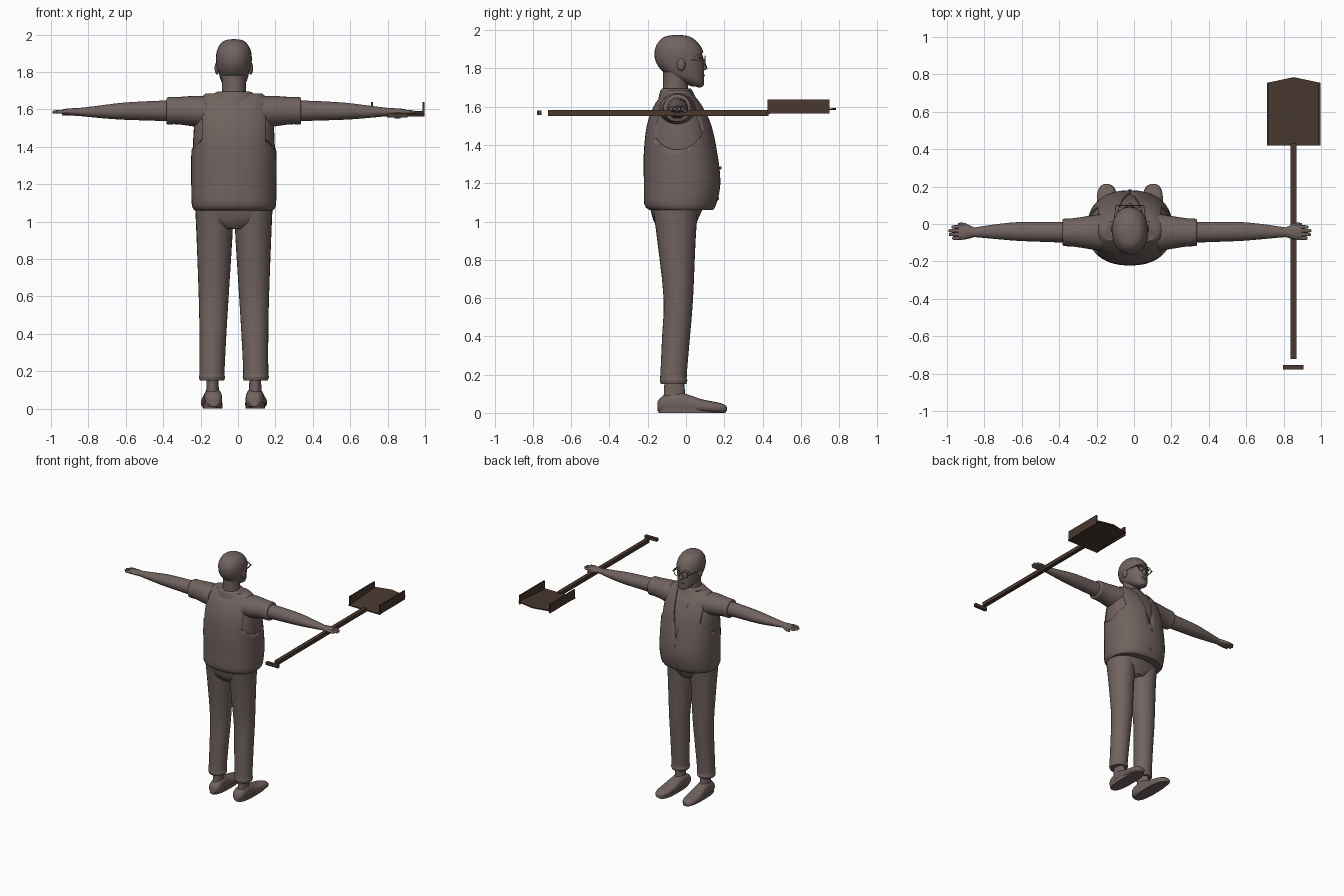
import bpy, bmesh
from math import cos, sin, pi, copysign, radians
from mathutils import Vector, Matrix

if "Cube" in bpy.data.objects:
    bpy.data.objects.remove(bpy.data.objects["Cube"], do_unlink=True)

MID = -0.022   # centre line of the figure
SIDES = (("left", 1), ("right", -1))


def material(name, rgb):
    mat = bpy.data.materials.new(name)
    mat.use_nodes = True
    colour = (*rgb, 1)
    mat.diffuse_color = colour
    mat.node_tree.nodes["Principled BSDF"].inputs["Base Color"].default_value = colour
    return mat


clay = material("warm_grey_clay", (.165, .125, .115))
wood = material("dark_brown", (.068, .04, .028))


def finish(bm, name, mat, angle=45):
    bmesh.ops.recalc_face_normals(bm, faces=bm.faces)
    mesh = bpy.data.meshes.new(name)
    bm.to_mesh(mesh)
    bm.free()
    mesh.materials.append(mat)
    obj = bpy.data.objects.new(name, mesh)
    bpy.context.collection.objects.link(obj)
    bpy.ops.object.select_all(action="DESELECT")
    obj.select_set(True)
    bpy.context.view_layer.objects.active = obj
    bpy.ops.object.shade_smooth_by_angle(angle=radians(angle))
    return obj


def smooth_rings(rings, steps):
    """Catmull-Rom interpolation between cross-sections."""
    rings = [Vector(r) for r in rings]
    out = []
    for i in range(len(rings) - 1):
        a, b, c = rings[max(i - 1, 0)], rings[i], rings[i + 1]
        d = rings[min(i + 2, len(rings) - 1)]
        for k in range(steps):
            t = k / steps
            out.append(b + (c - a) * t / 2 + (a * 2 - b * 5 + c * 4 - d) * t * t / 2
                       + (b * 3 - a - c * 3 + d) * t ** 3 / 2)
    return out + [rings[-1]]


def loft(name, axis, rings, side=1, power=2, segs=28, steps=3, grow=0, mat=clay, cut=None):
    """Skin rings (position, centre u, centre v, radius u, radius v) along an axis."""
    bm = bmesh.new()
    loops = []
    for t, cu, cv, ru, rv in smooth_rings(rings, steps):
        loop = []
        for k in range(segs):
            c, s = cos(2 * pi * k / segs), sin(2 * pi * k / segs)
            u = cu + (max(ru, .002) + grow) * copysign(abs(c) ** (2 / power), c)
            v = cv + (max(rv, .002) + grow) * copysign(abs(s) ** (2 / power), s)
            x, y, z = {"z": (u, v, t), "x": (t, u, v), "y": (u, t, v)}[axis]
            loop.append(bm.verts.new((MID + side * x, y, z)))
        loops.append(loop)
    for a, b in zip(loops, loops[1:]):
        for k in range(segs):
            j = (k + 1) % segs
            bm.faces.new((a[k], a[j], b[j], b[k]))
    bm.faces.new(loops[0])
    bm.faces.new(loops[-1])
    if cut:
        bmesh.ops.bisect_plane(bm, geom=bm.verts[:] + bm.edges[:] + bm.faces[:],
                               plane_co=cut[0], plane_no=cut[1], clear_inner=True)
    return finish(bm, name, mat)


def prism(name, outline, depth, mat):
    """Extrude a flat outline along a vector."""
    bm = bmesh.new()
    face = bm.faces.new([bm.verts.new(p) for p in outline])
    new = bmesh.ops.extrude_face_region(bm, geom=[face])["geom"]
    bmesh.ops.translate(bm, vec=depth, verts=[v for v in new if isinstance(v, bmesh.types.BMVert)])
    return finish(bm, name, mat, 30)


def box(name, low, high, mat):
    (a, b, c), (d, e, f) = low, high
    return prism(name, [(a, b, c), (d, b, c), (d, e, c), (a, e, c)], (0, 0, f - c), mat)


def ball(name, centre, radii, mat=clay):
    bm = bmesh.new()
    bmesh.ops.create_uvsphere(bm, u_segments=16, v_segments=10, radius=1,
                              matrix=Matrix.Translation(centre) @ Matrix.Diagonal((*radii, 1)))
    return finish(bm, name, mat)


def carve(target, cutter):
    mod = target.modifiers.new("opening", "BOOLEAN")
    mod.operation, mod.solver, mod.object = "DIFFERENCE", "EXACT", cutter
    bpy.context.view_layer.objects.active = target
    bpy.ops.object.modifier_apply(modifier=mod.name)
    bpy.data.objects.remove(cutter, do_unlink=True)


# Shirt body and the vest over it
torso = [(1.06, 0, -.025, .21, .165), (1.09, 0, -.03, .225, .188), (1.2, 0, -.02, .228, .2),
         (1.35, 0, -.028, .228, .193), (1.5, 0, -.035, .222, .17), (1.6, 0, -.04, .205, .13),
         (1.65, 0, -.04, .188, .095), (1.685, 0, -.04, .15, .065)]
loft("shirt", "z", torso, power=2.3, grow=-.008, segs=40)
vest = loft("vest", "z", torso, power=2.3, segs=40)
for label, s in SIDES:
    carve(vest, loft("armhole_cutter", "x", [(.17, -.045, 1.55, .15, .175),
                                             (.4, -.045, 1.55, .15, .175)], s, steps=1))
carve(vest, prism("neck_cutter", [(MID, 0, 1.33), (MID + .085, 0, 1.72), (MID - .085, 0, 1.72)],
                  (0, .4, 0), clay))
loft("collar", "z", [(1.64, 0, -.045, .13, .1), (1.68, 0, -.05, .11, .085),
                     (1.695, 0, -.05, .085, .075)])
for k in range(3):
    ball("vest_button", (MID, .166 + .007 * k, 1.12 + .08 * k), (.009, .006, .009))

# Trousers, shoes, arms and hands
loft("hips", "z", [(.96, 0, -.05, .06, .09), (1, 0, -.055, .17, .113),
                   (1.06, 0, -.05, .205, .135), (1.1, 0, -.04, .21, .15)], power=2.3)
for label, s in SIDES:
    loft(label + "_trouser_leg", "z",
         [(.15, .117, -.065, .064, .066), (.17, .117, -.065, .07, .072), (.2, .117, -.065, .067, .069),
          (.4, .112, -.052, .072, .073), (.6, .108, -.04, .08, .077),
          (.9, .104, -.05, .095, .1), (1.06, .104, -.055, .102, .117)], s)
    loft(label + "_ankle", "z", [(.05, .114, -.06, .04, .06), (.1, .114, -.06, .034, .056),
                                 (.18, .114, -.062, .03, .05)], s)
    loft(label + "_shoe", "y",
         [(-.148, .108, .035, .025, .025), (-.12, .109, .045, .045, .045), (-.05, .112, .055, .048, .055),
          (.01, .115, .048, .05, .048), (.08, .119, .036, .057, .036),
          (.16, .123, .028, .052, .028), (.2, .125, .022, .035, .022), (.213, .125, .02, .015, .01)],
         s, power=2.4)
    loft(label + "_sole", "z", [(0, .114, .032, .052, .175), (.03, .114, .032, .054, .18)],
         s, power=2.6, steps=1)
    loft(label + "_sleeve", "x",
         [(.15, -.045, 1.585, .1, .085), (.21, -.045, 1.59, .09, .082),
          (.3, -.045, 1.593, .076, .073), (.35, -.045, 1.592, .073, .073),
          (.36, -.045, 1.59, .066, .067)], s)
    loft(label + "_arm", "x",
         [(.33, -.045, 1.592, .055, .056), (.45, -.043, 1.592, .053, .052), (.6, -.04, 1.59, .05, .045),
          (.72, -.041, 1.587, .039, .033), (.83, -.044, 1.586, .026, .021),
          (.85, -.045, 1.586, .026, .019)], s)
    loft(label + "_palm", "x",
         [(.83, -.044, 1.586, .025, .02), (.86, -.043, 1.586, .035, .02),
          (.9, -.045, 1.587, .04, .016), (.92, -.046, 1.587, .036, .012)], s, segs=16)
    for k, tip in enumerate((.955, .97, .968, .95)):
        y = -.016 - .02 * k
        loft(label + "_finger", "x", [(.9, y, 1.588, .01, .011), (tip - .01, y, 1.586, .009, .009),
                                      (tip, y, 1.584, .004, .004)], s, segs=10)
    loft(label + "_thumb", "x", [(.85, -.025, 1.582, .014, .013), (.885, -.006, 1.578, .012, .012),
                                 (.92, 0, 1.573, .006, .007)], s, segs=10)

# Head, hair and glasses
loft("neck", "z", [(1.64, 0, -.055, .075, .075), (1.7, 0, -.055, .064, .066),
                   (1.78, 0, -.05, .065, .07)])
skull = [(1.705, 0, .06, .025, .028), (1.72, 0, .045, .046, .05), (1.75, 0, .01, .068, .084),
         (1.79, 0, -.016, .08, .11), (1.83, 0, -.029, .086, .122), (1.87, 0, -.036, .089, .122),
         (1.91, 0, -.04, .083, .11), (1.945, 0, -.044, .064, .082),
         (1.963, 0, -.046, .04, .05), (1.969, 0, -.046, .005, .006)]
loft("head", "z", skull, power=2.1)
loft("hair", "z", [(z * 1.003, *r) for z, *r in skull], power=2.1, grow=.007,
     cut=((MID, -.02, 1.83), (0, -.48, 1)))
loft("nose", "z", [(1.79, 0, .085, .014, .01), (1.8, 0, .088, .018, .023),
                   (1.815, 0, .088, .014, .019), (1.85, 0, .083, .008, .012)], segs=12)
ball("lips", (MID, .086, 1.763), (.026, .013, .009))
ball("chin", (MID, .07, 1.72), (.032, .024, .02))
for label, s in SIDES:
    ball(label + "_ear", (MID + s * .09, -.025, 1.82), (.013, .022, .034))
    ball(label + "_brow", (MID + s * .036, .077, 1.858), (.028, .014, .008))
    bpy.ops.mesh.primitive_torus_add(major_radius=.026, minor_radius=.003, major_segments=20,
                                     minor_segments=6, location=(MID + s * .036, .098, 1.838),
                                     rotation=(pi / 2, 0, 0))
    rim = bpy.context.object
    rim.name = label + "_glasses_rim"
    rim.data.materials.append(clay)
    bpy.ops.object.shade_smooth_by_angle()
    x = MID + s * .072
    prism(label + "_glasses_temple", [(x, .1, 1.843), (x, .1, 1.849),
                                      (x + s * .018, -.03, 1.846), (x + s * .018, -.03, 1.84)],
          (s * .004, 0, 0), clay)
    box(label + "_glasses_hinge", (min(x, x - s * .012), .096, 1.842),
        (max(x, x - s * .012), .101, 1.848), clay)
box("glasses_bridge", (MID - .011, .097, 1.842), (MID + .011, .101, 1.846), clay)

# Shovel: tilted pan, two upright walls, shaft and grip
L, R, C = .712, .996, .854
prism("shovel_pan", [(L, .42, 1.562), (R, .42, 1.562), (R, .755, 1.582), (C, .785, 1.584),
                     (L, .755, 1.582)], (0, 0, .009), wood)
for name, x in (("right", L), ("left", R - .01)):
    box(name + "_shovel_wall", (x, .425, 1.565), (x + .01, .75, 1.638), wood)
box("shovel_shaft", (C - .016, -.722, 1.552), (C + .016, .43, 1.582), wood)
box("shovel_grip", (.797, -.778, 1.556), (.906, -.755, 1.58), wood)
